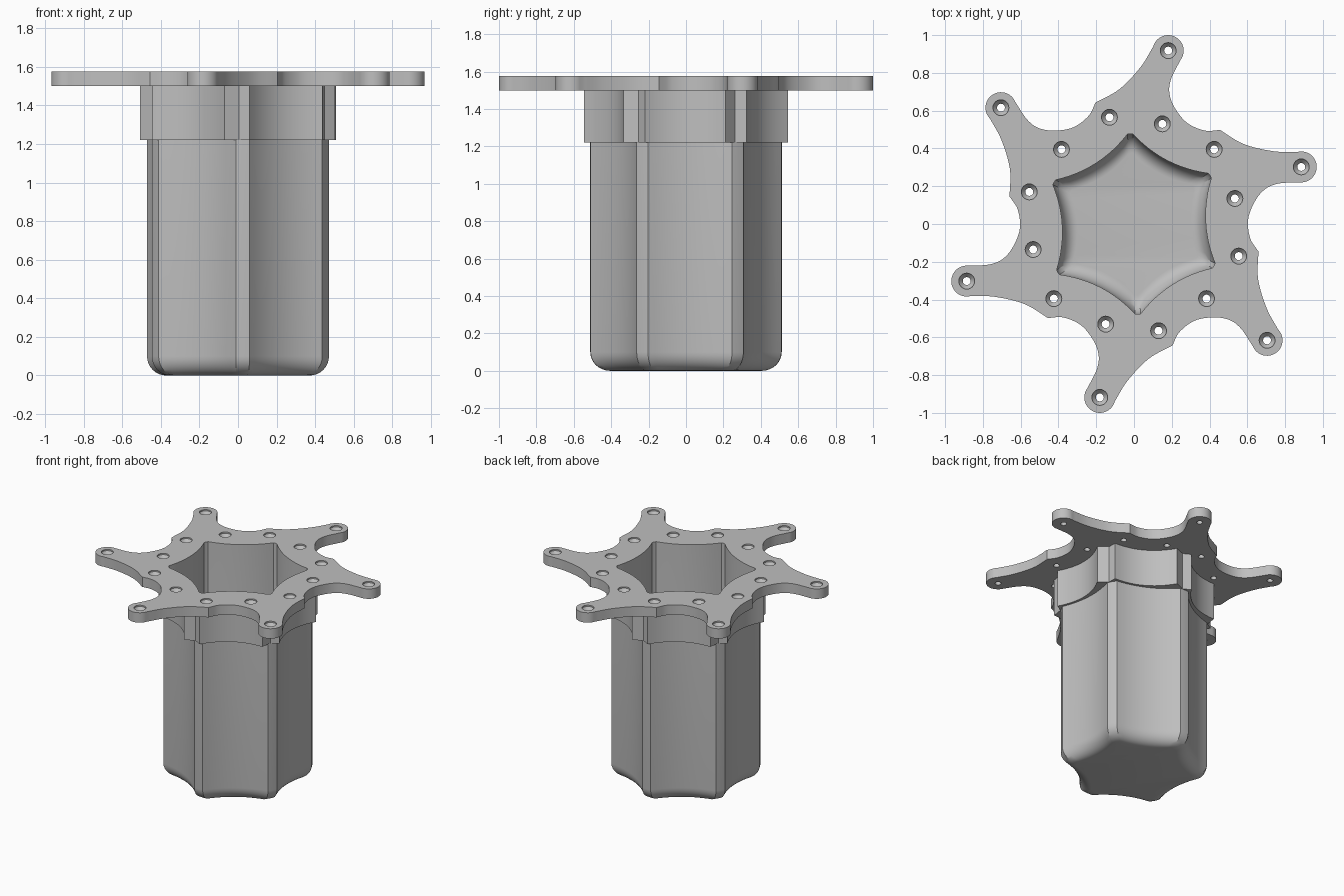
import bpy, bmesh
from math import sin, cos, pi, radians
from mathutils import Vector, Matrix

cube = bpy.data.objects.get("Cube")
if cube:
    bpy.data.objects.remove(cube, do_unlink=True)

SIDES = 6
TOP, PLATE_Z, COLLAR_Z, WALL = 1.575, 1.5, 1.22, 0.03

grey = bpy.data.materials.new("plain_grey")
grey.use_nodes = True
grey.diffuse_color = (0.52, 0.52, 0.52, 1)
grey.node_tree.nodes["Principled BSDF"].inputs["Base Color"].default_value = grey.diffuse_color


def turn(p, i):
    return Matrix.Rotation(i * 2 * pi / SIDES, 2) @ Vector(p)


def finish(name, bm):
    """Turn a bmesh into a smooth shaded object with sharp edges kept."""
    bmesh.ops.recalc_face_normals(bm, faces=bm.faces)
    mesh = bpy.data.meshes.new(name)
    bm.to_mesh(mesh)
    bm.free()
    mesh.materials.append(grey)
    obj = bpy.data.objects.new(name, mesh)
    bpy.context.collection.objects.link(obj)
    return obj


def smooth(obj):
    bpy.ops.object.select_all(action='DESELECT')
    obj.select_set(True)
    bpy.context.view_layer.objects.active = obj
    bpy.ops.object.shade_smooth_by_angle(angle=radians(28))


def section(corner, sag, steps=12):
    """Six-cornered outline whose sides bow inwards by sag."""
    pts = []
    for i in range(SIDES):
        pts += [turn(p, i) for p in corner]
        a, b = turn(corner[-1], i), turn(corner[0], i + 1)
        inward = -(a + b).normalized()
        for k in range(1, steps):
            t = k / steps
            pts.append(a.lerp(b, t) + inward * sag * 4 * t * (1 - t))
    return pts


def loft(bm, rings, cap_start=False, cap_end=False, closed=False):
    """Join a list of (outline, scale, height) rings with side faces."""
    loops = [[bm.verts.new((p.x * s, p.y * s, z)) for p in pts] for pts, s, z in rings]
    pairs = list(zip(loops, loops[1:])) + ([(loops[-1], loops[0])] if closed else [])
    for lo, hi in pairs:
        n = len(lo)
        for i in range(n):
            j = (i + 1) % n
            bm.faces.new((lo[i], lo[j], hi[j], hi[i]))
    if cap_start:
        bm.faces.new(loops[0][::-1])
    if cap_end:
        bm.faces.new(loops[-1])


def spline(pts, steps=6):
    """Smooth curve through the points."""
    pts = [Vector(p) for p in pts]
    ext = [2 * pts[0] - pts[1]] + pts + [2 * pts[-1] - pts[-2]]
    out = []
    for a, b, c, d in zip(ext, ext[1:], ext[2:], ext[3:]):
        for k in range(steps):
            t = k / steps
            out.append(b + (c - a) * t / 2 + (2 * a - 5 * b + 4 * c - d) * t * t / 2
                       + (3 * b - a - 3 * c + d) * t ** 3 / 2)
    return out + [pts[-1]]


# Cross-sections
outer = section([(-0.01, -0.51), (0.025, -0.512), (0.06, -0.51)], 0.04)
inner = section([(0.005, -0.475), (0.02, -0.477), (0.035, -0.475)], 0.04)
collar_line = section([(-0.07, -0.545), (0.005, -0.515), (0.06, -0.545)], 0.06)


# Hollow cup with a rounded bottom inside and out
def rounded(pts, floor, radius=0.1, shrink=0.21, steps=8):
    angles = [k / steps * pi / 2 for k in range(steps + 1)]
    return [(pts, 1 - shrink * (1 - sin(a)), floor + radius * (1 - cos(a))) for a in angles]


bm = bmesh.new()
outside = rounded(outer, 0) + [(outer, 1, TOP)]
inside = [(inner, 1, TOP)] + rounded(inner, WALL)[::-1]
loft(bm, outside + inside, cap_start=True, cap_end=True)
smooth(finish("cup", bm))

# Stepped collar under the plate
bm = bmesh.new()
loft(bm, [(outer, 1, COLLAR_Z), (collar_line, 1, COLLAR_Z),
          (collar_line, 1, PLATE_Z), (outer, 1, PLATE_Z)], closed=True)
smooth(finish("collar", bm))

# Mounting plate with six curved arms
TIP, TIP_R = Vector((0.181, 0.918)), 0.082
tip_arc = [TIP + TIP_R * Vector((cos(a), sin(a)))
           for a in (radians(165 - 203 * k / 20) for k in range(21))]
left_edge = spline([(-0.204, 0.643), (-0.077, 0.714), (0.034, 0.83), tip_arc[0]])
right_edge = spline([tip_arc[-1], (0.196, 0.767), (0.188, 0.688), (0.22, 0.608),
                     (0.283, 0.534), (0.373, 0.495), (0.452, 0.497)])
arm = left_edge[:-1] + tip_arc + right_edge[1:-1]
outline = [turn(p, -i) for i in range(SIDES) for p in arm]
bm = bmesh.new()
loft(bm, [(outline, 1, PLATE_Z), (outline, 1, TOP)], cap_start=True, cap_end=True)
plate = finish("mounting_plate", bm)

# Cutter for the opening and the countersunk screw holes
bm = bmesh.new()
loft(bm, [(outer, 0.998, PLATE_Z - 0.1), (outer, 0.998, TOP + 0.1)], cap_start=True, cap_end=True)
for spot in (TIP, (0.15, 0.53), (-0.13, 0.565)):
    for i in range(SIDES):
        c = turn(spot, i)
        rings = []
        for r, z in ((0.021, PLATE_Z - 0.05), (0.021, TOP - 0.035),
                     (0.042, TOP - 0.01), (0.042, TOP + 0.05)):
            ring = [c + r * Vector((cos(k * pi / 12), sin(k * pi / 12))) for k in range(24)]
            rings.append((ring, 1, z))
        loft(bm, rings, cap_start=True, cap_end=True)
cutter = finish("plate_cutter", bm)
cutter.hide_render = True

cut = plate.modifiers.new("holes", 'BOOLEAN')
cut.operation, cut.solver, cut.object = 'DIFFERENCE', 'EXACT', cutter
bpy.context.view_layer.objects.active = plate
bpy.ops.object.modifier_apply(modifier=cut.name)
bpy.data.objects.remove(cutter, do_unlink=True)
smooth(plate)
